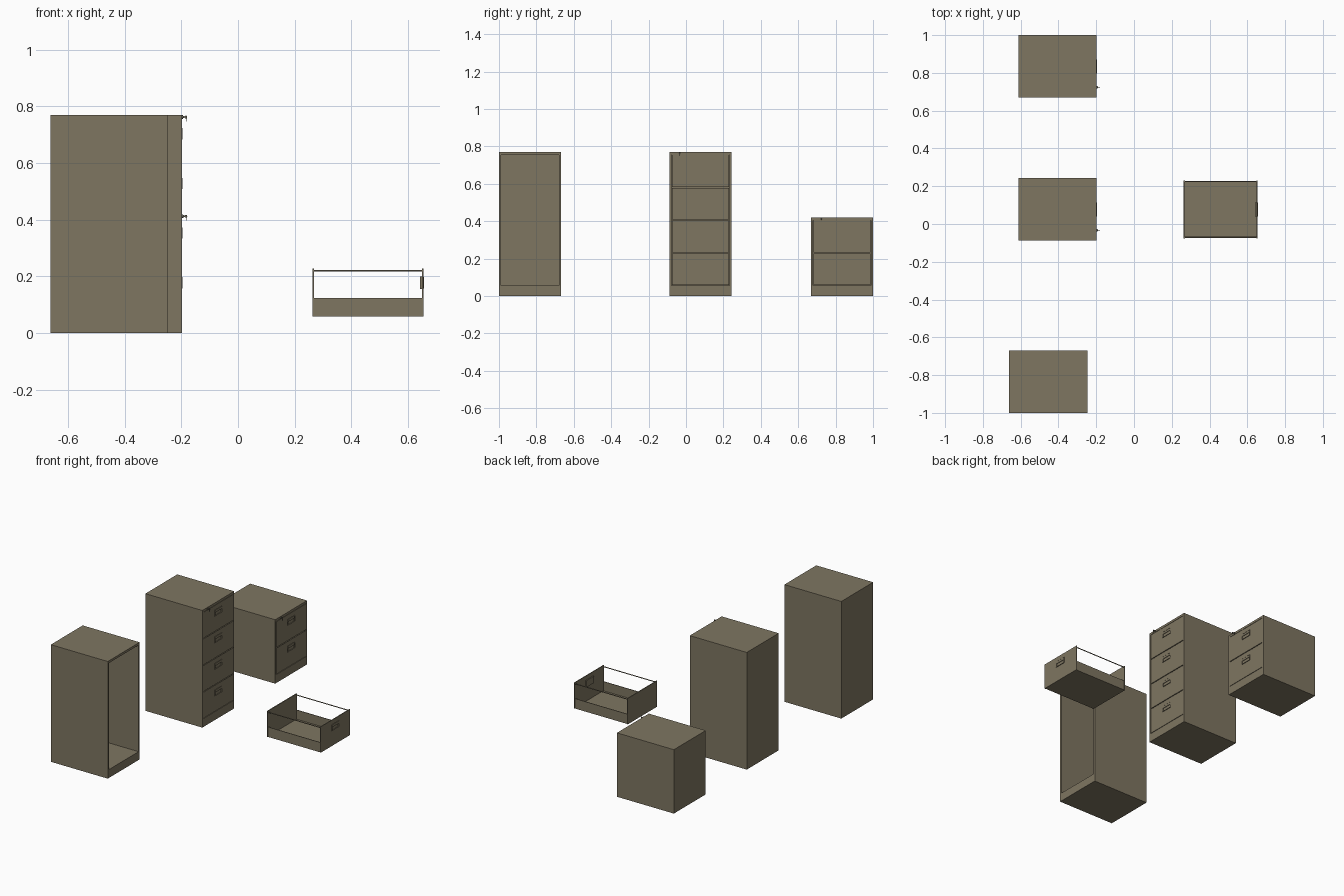
import bpy, bmesh, math
from mathutils import Vector, Matrix

if "Cube" in bpy.data.objects:
    bpy.data.objects.remove(bpy.data.objects["Cube"])


def material(name, col):
    m = bpy.data.materials.new(name)
    m.diffuse_color = (*col, 1)
    m.use_nodes = True
    m.node_tree.nodes["Principled BSDF"].inputs["Base Color"].default_value = m.diffuse_color
    return m


PAINT = material("olive_paint", (0.21, 0.18, 0.12))
METAL = material("dark_metal", (0.12, 0.11, 0.08))


def finish(bm, name, mat=PAINT):
    me = bpy.data.meshes.new(name)
    bm.to_mesh(me)
    bm.free()
    me.materials.append(mat)
    ob = bpy.data.objects.new(name, me)
    bpy.context.collection.objects.link(ob)
    return ob


def add_box(bm, lo, hi):
    lo, hi = Vector(lo), Vector(hi)
    mx = Matrix.Translation((lo + hi) / 2) @ Matrix.Diagonal((*(hi - lo), 1))
    return bmesh.ops.create_cube(bm, size=1, matrix=mx)["verts"]


def boxes(name, parts, mat=PAINT):
    bm = bmesh.new()
    for lo, hi in parts:
        add_box(bm, lo, hi)
    return finish(bm, name, mat)


def add_cyl(bm, a, b, r, n=12):
    a, b = Vector(a), Vector(b)
    rot = (b - a).to_track_quat('Z', 'Y').to_matrix().to_4x4()
    bmesh.ops.create_cone(bm, cap_ends=True, segments=n, radius1=r, radius2=r,
                          depth=(b - a).length,
                          matrix=Matrix.Translation((a + b) / 2) @ rot)


W, D = 0.331, 0.414          # cabinet width and depth
PLINTH, TOP, WALL = 0.055, 0.015, 0.011
PITCH = 0.175                # drawer spacing


def shell(name, xf, y0, h):
    """Open-fronted cabinet; xf is the front plane."""
    xb, y1 = xf - D, y0 + W
    zt = h - TOP
    boxes(name + "_plinth", [((xb, y0, 0), (xf, y1, PLINTH))])
    boxes(name + "_top", [((xb, y0, zt), (xf, y1, h))])
    boxes(name + "_walls", [
        ((xb, y0, PLINTH), (xf, y0 + WALL, zt)),
        ((xb, y1 - WALL, PLINTH), (xf, y1, zt)),
        ((xb, y0 + WALL, PLINTH), (xb + 0.006, y1 - WALL, zt))])


def drawer(name, xf, yc, z0):
    """Drawer with cup handle; xf is the front plane, z0 the underside."""
    hw, h, L = 0.1525, 0.170, 0.391
    y0, y1, xb, t = yc - hw, yc + hw, xf - L, 0.005
    hy0, hy1, hz0, hz1 = yc - 0.038, yc + 0.037, z0 + 0.100, z0 + 0.140
    # front panel with the finger cup pushed in
    bm = bmesh.new()
    add_box(bm, (xf - t, y0, z0), (xf, y1, z0 + h))
    bm.normal_update()
    face = max(bm.faces, key=lambda f: f.normal.x)
    bmesh.ops.inset_region(bm, faces=[face], thickness=0.03)
    for v in face.verts:
        v.co.y = hy0 if v.co.y < yc else hy1
        v.co.z = hz0 if v.co.z < z0 + h / 2 else hz1
    ext = bmesh.ops.extrude_discrete_faces(bm, faces=[face])["faces"][0]
    for v in ext.verts:
        v.co.x -= 0.008
    finish(bm, name + "_front")
    # cup backing seen from inside the drawer
    boxes(name + "_cup_back", [((xf - 0.011, hy0 - 0.002, hz0 - 0.002),
                                (xf - 0.0085, hy1 + 0.002, hz1 + 0.002)),
                               ((xf - 0.0085, hy0 - 0.002, hz1),
                                (xf - t, hy1 + 0.002, hz1 + 0.002)),
                               ((xf - 0.0085, hy0 - 0.002, hz0 - 0.002),
                                (xf - t, hy1 + 0.002, hz0)),
                               ((xf - 0.0085, hy0 - 0.002, hz0),
                                (xf - t, hy0, hz1)),
                               ((xf - 0.0085, hy1, hz0),
                                (xf - t, hy1 + 0.002, hz1))])
    # rim and pull lip
    r = 0.003
    boxes(name + "_handle", [
        ((xf, hy0, hz1 - r), (xf + 0.003, hy1, hz1)),
        ((xf, hy0, hz0), (xf + 0.003, hy1, hz0 + r)),
        ((xf, hy0, hz0 + r), (xf + 0.003, hy0 + r, hz1 - r)),
        ((xf, hy1 - r, hz0 + r), (xf + 0.003, hy1, hz1 - r)),
        ((xf - 0.001, hy0 + r, hz1 - 0.017), (xf + 0.002, hy1 - r, hz1 - r))])
    # tray: floor, low sides, full-height back
    s = 0.004
    boxes(name + "_tray", [
        ((xb + 0.006, y0 + 0.003, z0), (xf - t, y1 - 0.003, z0 + s)),
        ((xb + 0.006, y0 + 0.003, z0 + s), (xf - t, y0 + 0.003 + s, z0 + 0.065)),
        ((xb + 0.006, y1 - 0.003 - s, z0 + s), (xf - t, y1 - 0.003, z0 + 0.065)),
        ((xb, y0, z0), (xb + 0.006, y1, z0 + h))])
    # hanging-file rails
    bm = bmesh.new()
    for y in (y0 + 0.005, y1 - 0.005):
        add_cyl(bm, (xb + 0.003, y, z0 + 0.162), (xf - 0.003, y, z0 + 0.162), 0.003, 8)
    finish(bm, name + "_rails")


def lock(name, xf, y, z):
    """Lock barrel with a key and a small hanging key tag."""
    bm = bmesh.new()
    add_cyl(bm, (xf - 0.002, y, z), (xf + 0.004, y, z), 0.0065, 16)
    add_cyl(bm, (xf + 0.004, y, z), (xf + 0.008, y, z), 0.004, 12)
    ob = finish(bm, name + "_barrel", METAL)
    bm = bmesh.new()
    add_box(bm, (xf + 0.007, y - 0.001, z - 0.002), (xf + 0.011, y + 0.001, z + 0.002))
    add_cyl(bm, (xf + 0.014, y - 0.001, z), (xf + 0.014, y + 0.001, z), 0.005, 12)
    add_box(bm, (xf + 0.0155, y - 0.0008, z - 0.015), (xf + 0.0175, y + 0.0008, z - 0.003))
    finish(bm, name + "_key", METAL)


def cabinet(name, xf, y0, count):
    h = PLINTH + PITCH * count + TOP
    shell(name, xf, y0, h)
    for i in range(count):
        drawer(f"{name}_drawer_{i + 1}", xf, y0 + W / 2, PLINTH + 0.003 + PITCH * i)
    lock(name + "_lock", xf, y0 + 0.055, h - TOP / 2)


shell("empty_cabinet", -0.247, -1.0, PLINTH + PITCH * 4 + TOP)
cabinet("tall_cabinet", -0.198, -0.088, 4)
cabinet("short_cabinet", -0.198, 0.669, 2)
drawer("loose_drawer", 0.654, 0.077, 0.058)
